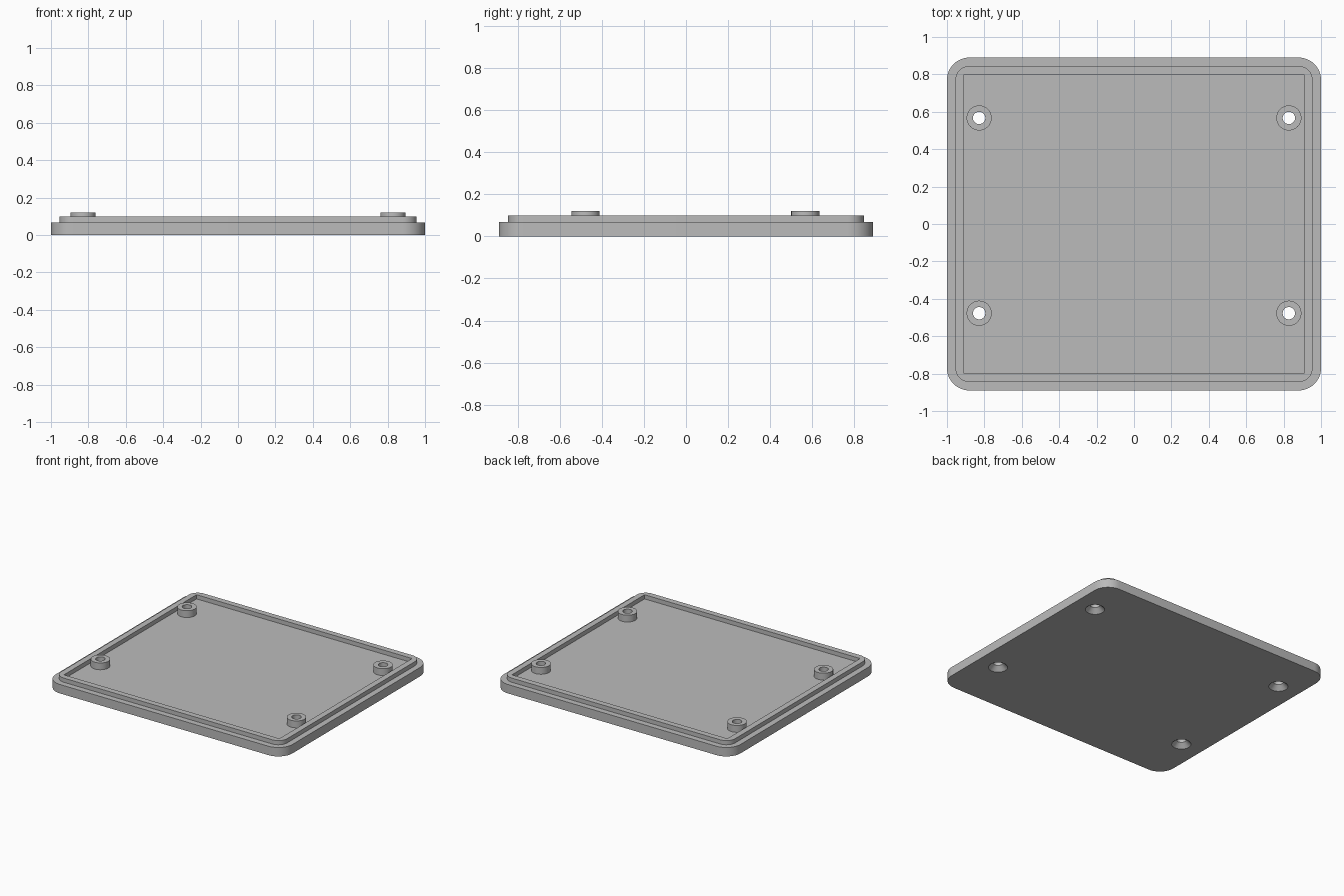
import bpy, bmesh, math

cube = bpy.data.objects.get("Cube")
if cube:
    bpy.data.objects.remove(cube, do_unlink=True)

grey = bpy.data.materials.new("plain grey")
grey.use_nodes = True
colour = (0.5, 0.5, 0.5, 1)
grey.diffuse_color = colour
grey.node_tree.nodes["Principled BSDF"].inputs["Base Color"].default_value = colour


def make_object(name, bm):
    bmesh.ops.recalc_face_normals(bm, faces=bm.faces)
    mesh = bpy.data.meshes.new(name)
    bm.to_mesh(mesh)
    bm.free()
    mesh.materials.append(grey)
    obj = bpy.data.objects.new(name, mesh)
    bpy.context.collection.objects.link(obj)
    return obj


def slab(name, hx, hy, z0, z1, radius=0, steps=12):
    """Upright block with rounded vertical corners."""
    corners = [(1, 1), (-1, 1), (-1, -1), (1, -1)]
    bm = bmesh.new()
    points = []
    for i, (sx, sy) in enumerate(corners):
        for k in range(steps + 1 if radius else 1):
            a = math.pi / 2 * (i + k / steps)
            points.append(bm.verts.new((sx * (hx - radius) + radius * math.cos(a),
                                        sy * (hy - radius) + radius * math.sin(a), z0)))
    face = bm.faces.new(points)
    top = bmesh.ops.extrude_face_region(bm, geom=[face])
    verts = [v for v in top["geom"] if isinstance(v, bmesh.types.BMVert)]
    bmesh.ops.translate(bm, verts=verts, vec=(0, 0, z1 - z0))
    return make_object(name, bm)


def turned(name, x, y, profile, sides=48):
    """Solid of revolution from (radius, height) pairs."""
    bm = bmesh.new()
    rings = []
    for r, z in profile:
        angles = [2 * math.pi * k / sides for k in range(sides)]
        rings.append([bm.verts.new((x + r * math.cos(a), y + r * math.sin(a), z)) for a in angles])
    for low, high in zip(rings, rings[1:]):
        for k in range(sides):
            n = (k + 1) % sides
            bm.faces.new((low[k], low[n], high[n], high[k]))
    bm.faces.new(rings[0])
    bm.faces.new(rings[-1])
    return make_object(name, bm)


def combine(target, tool, operation):
    mod = target.modifiers.new(operation.title(), "BOOLEAN")
    mod.operation = operation
    mod.solver = "EXACT"
    mod.object = tool
    bpy.context.view_layer.objects.active = target
    bpy.ops.object.modifier_apply(modifier=mod.name)
    bpy.data.objects.remove(tool, do_unlink=True)


# Base plate, stepped lip and shallow square-cornered pocket
FLOOR = 0.068
cover = slab("cover_plate", 1, 0.89, 0, FLOOR, 0.12)
combine(cover, slab("lip", 0.955, 0.845, 0.03, 0.1, 0.075), "UNION")
combine(cover, slab("pocket", 0.91, 0.8, FLOOR, 0.2), "DIFFERENCE")

# Four screw bosses with countersunk through holes
for x in (-0.828, 0.828):
    for y in (-0.477, 0.567):
        combine(cover, turned("boss", x, y, [(0.067, 0.04), (0.067, 0.12)]), "UNION")
        drill = [(0.077, -0.01), (0.033, 0.034), (0.033, 0.2)]
        combine(cover, turned("screw_hole", x, y, drill), "DIFFERENCE")

# Smooth curves, crisp edges
bpy.ops.object.select_all(action="DESELECT")
cover.select_set(True)
bpy.context.view_layer.objects.active = cover
bpy.ops.object.shade_smooth_by_angle(angle=math.radians(30))
